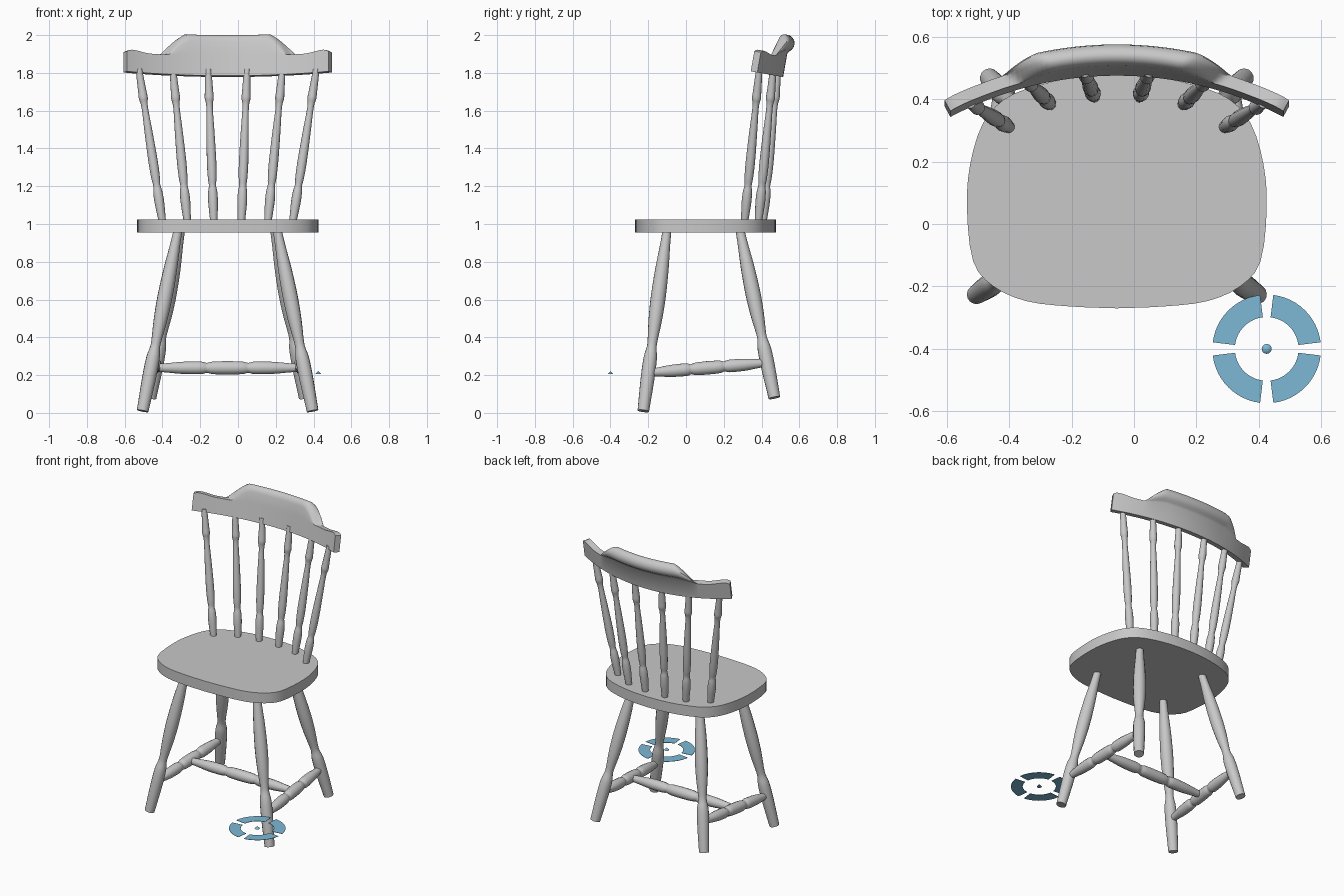
import bpy, bmesh, math
from mathutils import Vector, Matrix

if "Cube" in bpy.data.objects:
    bpy.data.objects.remove(bpy.data.objects["Cube"], do_unlink=True)

CX = -0.055  # chair centre line


def material(name, rgb):
    m = bpy.data.materials.new(name)
    m.use_nodes = True
    m.diffuse_color = (*rgb, 1)
    m.node_tree.nodes["Principled BSDF"].inputs["Base Color"].default_value = (*rgb, 1)
    return m


GREY = material("pale_grey", (0.58, 0.58, 0.58))
BLUE = material("sky_blue", (0.20, 0.48, 0.67))


def finish(name, bm, mat, angle=35):
    bmesh.ops.recalc_face_normals(bm, faces=bm.faces)
    me = bpy.data.meshes.new(name)
    bm.to_mesh(me)
    bm.free()
    me.materials.append(mat)
    ob = bpy.data.objects.new(name, me)
    bpy.context.collection.objects.link(ob)
    bpy.ops.object.select_all(action='DESELECT')
    ob.select_set(True)
    bpy.context.view_layer.objects.active = ob
    bpy.ops.object.shade_smooth_by_angle(angle=math.radians(angle))
    return ob


def spline(pts, steps=3):
    """Smooth curve through the points."""
    p = [Vector(q) for q in pts]
    p = [2 * p[0] - p[1]] + p + [2 * p[-1] - p[-2]]
    out = []
    for a, b, c, d in zip(p, p[1:], p[2:], p[3:]):
        for i in range(steps):
            t = i / steps
            out.append(0.5 * (2 * b + (c - a) * t + (2 * a - 5 * b + 4 * c - d) * t ** 2
                              + (3 * b - a - 3 * c + d) * t ** 3))
    return out + [p[-2]]


def loft(bm, rings):
    """Skin closed rings of points and cap both ends."""
    vs = [[bm.verts.new(c) for c in ring] for ring in rings]
    n = len(vs[0])
    for r, s in zip(vs, vs[1:]):
        for i in range(n):
            bm.faces.new((r[i], r[(i + 1) % n], s[(i + 1) % n], s[i]))
    bm.faces.new(vs[0])
    bm.faces.new(vs[-1])


def turned(name, start, end, profile, sides=14):
    """Lathe-turned rod; profile is (fraction along, radius)."""
    start, end = Vector(start), Vector(end)
    rot = (end - start).to_track_quat('Z', 'Y')
    bm = bmesh.new()
    rings = []
    for t, r in spline(profile):
        c = start.lerp(end, t)
        rings.append([c + rot @ Vector((r * math.cos(a), r * math.sin(a), 0))
                      for a in (math.tau * i / sides for i in range(sides))])
    loft(bm, rings)
    return finish(name, bm, GREY, 50)


# Seat: rounded slab, half outline mirrored
half = spline([(0, -0.27), (0.15, -0.264), (0.29, -0.247), (0.395, -0.2), (0.46, -0.12),
               (0.48, 0.05), (0.47, 0.19), (0.43, 0.32), (0.36, 0.4), (0.25, 0.445),
               (0.12, 0.47), (0, 0.477)])
outline = [(x, y) for x, y in half] + [(-x, y) for x, y in half[-2:0:-1]]
bm = bmesh.new()
loft(bm, [[(CX + x, y, z) for x, y in outline] for z in (0.955, 1.025)])
finish("seat", bm, GREY)

# Legs and stretchers
LEG = [(0, 0.023), (0.1, 0.028), (0.22, 0.036), (0.37, 0.04), (0.5, 0.036), (0.62, 0.026),
       (0.66, 0.028), (0.71, 0.036), (0.82, 0.037), (1, 0.031)]
RAIL = [(0, 0.019), (0.1, 0.026), (0.2, 0.033), (0.32, 0.034), (0.36, 0.027), (0.4, 0.034),
        (0.5, 0.036), (0.6, 0.034), (0.64, 0.027), (0.68, 0.034), (0.8, 0.033), (0.9, 0.026),
        (1, 0.019)]


def at_height(a, b, z):
    return a.lerp(b, (z - a.z) / (b.z - a.z))


mids = []
for side, s in (("right", -1), ("left", 1)):
    front = Vector((CX + s * 0.262, -0.1, 0.97)), Vector((CX + s * 0.45, -0.226, 0.01))
    rear = Vector((CX + s * 0.248, 0.285, 0.97)), Vector((CX + s * 0.408, 0.468, 0.08))
    turned(f"front_leg_{side}", *front, LEG)
    turned(f"rear_leg_{side}", *rear, LEG)
    a, b = at_height(*front, 0.212), at_height(*rear, 0.265)
    turned(f"side_stretcher_{side}", a, b, RAIL)
    mids.append((a + b) / 2)
turned("cross_stretcher", *mids, RAIL)

# Back spindles
SPINDLE = [(0, 0.019), (0.07, 0.023), (0.14, 0.026), (0.2, 0.024), (0.24, 0.019), (0.29, 0.023),
           (0.4, 0.025), (0.6, 0.021), (0.73, 0.017), (0.78, 0.019), (0.81, 0.024), (0.86, 0.022),
           (1, 0.017)]
for i, (x0, y0, x1, y1) in enumerate([(0.073, 0.408, 0.103, 0.487), (0.213, 0.383, 0.29, 0.462),
                                      (0.345, 0.31, 0.47, 0.388)]):
    for side, s in (("right", -1), ("left", 1)):
        turned(f"spindle_{side}_{i + 1}", (CX + s * x0, y0, 1.01), (CX + s * x1, y1, 1.82), SPINDLE)

# Top rail: curved board whose section swells into a rolled crest in the middle
CREST = [(0, 0), (0, 0.117), (0, 0.185), (0.005, 0.207), (0.017, 0.221), (0.033, 0.224),
         (0.049, 0.217), (0.063, 0.203), (0.069, 0.185), (0.068, 0.167), (0.06, 0.15),
         (0.048, 0.138), (0.04, 0.125), (0.04, 0)]
RADIUS = 1.125
tilt = Matrix.Rotation(math.radians(-10), 3, 'X')


def crest_amount(x):
    t = min(max((x - 0.2) / 0.11, 0), 1)
    return math.sqrt(max(1 - t * t, 0)) * (1 - t) ** 0.5


def rail_height(x):
    t = min(max((x - 0.4) / 0.11, 0), 1)
    h = 0.105 + 0.014 * t * t * (3 - 2 * t)
    return h - 0.012 * max(0, (x - 0.515) / 0.02)


rings = []
STATIONS = 72
for i in range(STATIONS + 1):
    x = -0.533 + 1.066 * i / STATIONS
    ang = math.asin(x / RADIUS)
    h = rail_height(abs(x))
    ring = []
    for n, z in CREST:
        k = crest_amount(abs(x) - 0.6 * n)
        plain_n, plain_z = min(n, 0.04), min(z, h)
        n, z = plain_n + (n - plain_n) * k, plain_z + (z - plain_z) * k
        r = RADIUS + n
        p = tilt @ Vector((r * math.sin(ang), r * math.cos(ang) - RADIUS, z))
        ring.append(p + Vector((CX, 0.475, 1.785)))
    rings.append(ring)
bm = bmesh.new()
loft(bm, rings)
finish("top_rail", bm, GREY, 40)

# Floating marker: four flat ring segments around a small cone
MARK = Vector((0.425, -0.4, 0.205))
gap = math.radians(7)
for q in range(4):
    angles = [q * math.pi / 2 + gap + (math.pi / 2 - 2 * gap) * i / 12 for i in range(13)]
    bm = bmesh.new()
    loft(bm, [[MARK + Vector((r * math.cos(a), r * math.sin(a), z))
               for r, z in ((0.102, 0), (0.174, 0), (0.174, 0.002), (0.102, 0.002))]
              for a in angles])
    finish(f"marker_segment_{q + 1}", bm, BLUE)
bm = bmesh.new()
bmesh.ops.create_cone(bm, cap_ends=True, segments=12, radius1=0.016, radius2=0, depth=0.016,
                      matrix=Matrix.Translation(MARK + Vector((0, 0, 0.008))))
finish("marker_cone", bm, BLUE)
